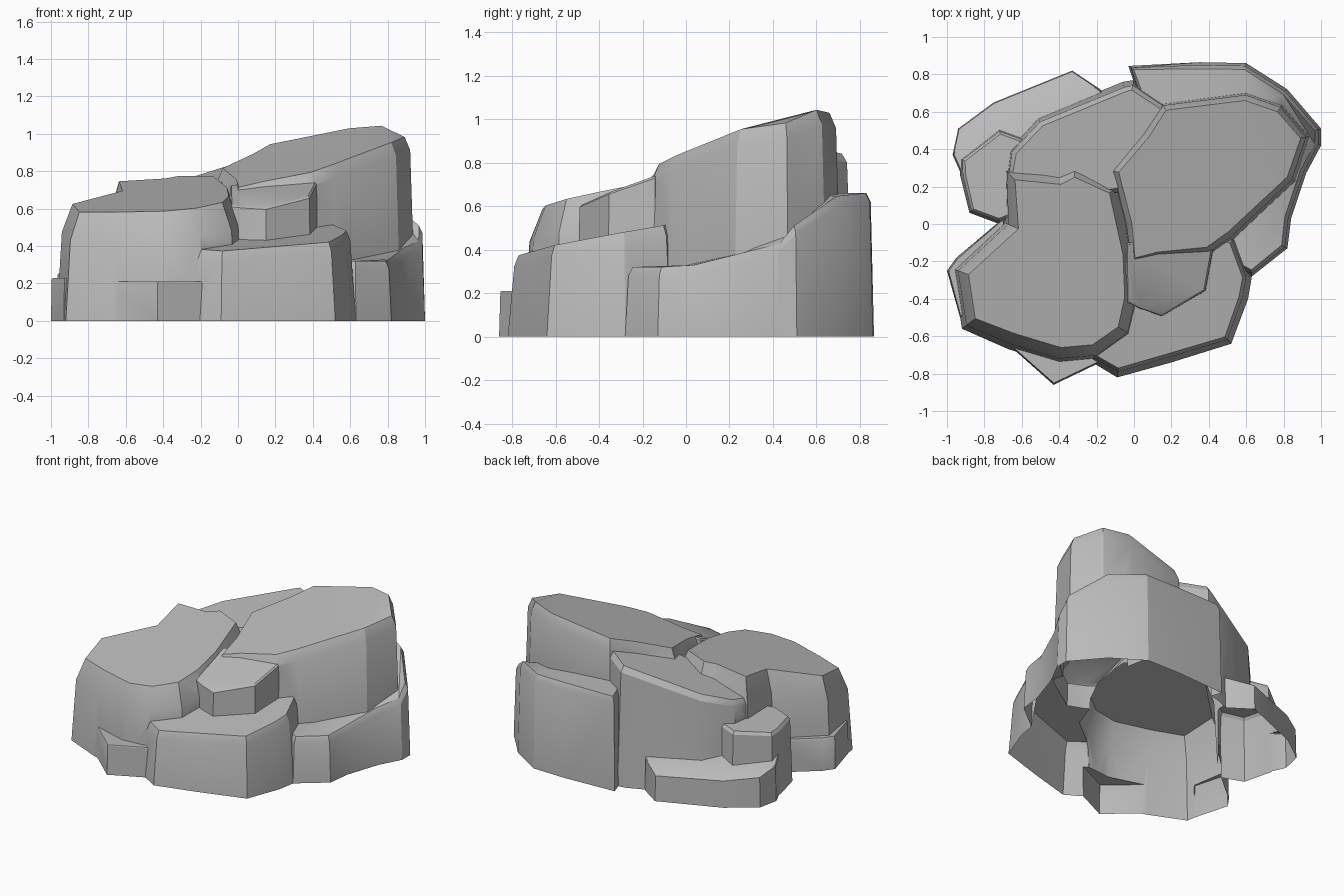
import bpy
import bmesh
from mathutils import Vector

cube = bpy.data.objects.get("Cube")
if cube:
    bpy.data.objects.remove(cube, do_unlink=True)

# One plain stone colour for every rock
stone = bpy.data.materials.new("grey_stone")
stone.use_nodes = True
colour = (0.49, 0.49, 0.49, 1)
stone.diffuse_color = colour
shader = next(n for n in stone.node_tree.nodes if n.type == "BSDF_PRINCIPLED")
shader.inputs["Base Color"].default_value = colour
shader.inputs["Roughness"].default_value = 0.9

rocks = []


def inset(points, distance):
    """Move each corner of an anticlockwise outline inward along its mitre."""
    result = []
    for i, point in enumerate(points):
        before = (point - points[i - 1]).normalized()
        after = (points[(i + 1) % len(points)] - point).normalized()
        normal = Vector((-before.y - after.y, before.x + after.x)).normalized()
        result.append(point + normal * distance)
    return result


def rock(name, outline, height, lean=0.03, bevel=0.03, drop=0.05):
    """Closed boulder: buried foot, leaning wall, chamfer and tilted top."""
    ground = [Vector(p) for p in outline]
    shoulder = inset(ground, lean)
    crown = inset(ground, lean + bevel)
    heights = [height(p.x, p.y) for p in crown]
    foot = -0.05 - 0.01 * len(rocks)
    bm = bmesh.new()
    rings = [
        [bm.verts.new((p.x, p.y, foot)) for p in ground],
        [bm.verts.new((p.x, p.y, 0)) for p in ground],
        [bm.verts.new((p.x, p.y, h - drop)) for p, h in zip(shoulder, heights)],
        [bm.verts.new((p.x, p.y, h)) for p, h in zip(crown, heights)],
    ]
    count = len(ground)
    for low, high in zip(rings, rings[1:]):
        for i in range(count):
            j = (i + 1) % count
            bm.faces.new((low[i], low[j], high[j], high[i]))
    bm.faces.new(rings[-1])
    bm.faces.new(rings[0][::-1])
    bmesh.ops.triangulate(bm, faces=bm.faces[:])
    bmesh.ops.recalc_face_normals(bm, faces=bm.faces[:])
    mesh = bpy.data.meshes.new(name)
    bm.to_mesh(mesh)
    bm.free()
    mesh.materials.append(stone)
    obj = bpy.data.objects.new(name, mesh)
    bpy.context.collection.objects.link(obj)
    rocks.append(obj)


# Broad rounded boulder
rock("left_boulder",
     [(-.7, .01), (-.97, -.24), (-.92, -.56), (-.67, -.67), (-.4, -.75),
      (-.19, -.73), (-.01, -.6), (.04, -.4), (.03, -.15), (-.06, .22),
      (-.21, .3), (-.32, .34), (-.41, .3), (-.7, .3)],
     lambda x, y: .75 + .08 * x + .2 * y, lean=.03, bevel=.06, drop=.15)

# Tallest boulder, rising toward the back
rock("tall_boulder",
     [(-.14, .29), (-.07, -.01), (-.03, -.23), (.13, -.21), (.41, -.18),
      (.54, -.09), (.87, .22), (.95, .47), (.8, .65), (.6, .72),
      (.14, .66), (.03, .5)],
     lambda x, y: .76 + .17 * x + .255 * y - .5 * max(0, x - .8),
     lean=.03, bevel=.03, drop=.07)

# Sloping boulder filling the back
rock("back_boulder",
     [(-.68, .4), (-.7, .2), (-.3, .1), (.2, .2), (.22, .62), (.0, .77),
      (-.06, .76), (-.28, .67), (-.52, .57)],
     lambda x, y: .73 + .25 * x + .16 * y, lean=.03, bevel=.025, drop=.04)

# Low skirt wrapping the right and back
rock("right_base",
     [(.3, -.1), (.63, -.28), (.82, -.13), (.84, .03), (.92, .27), (1, .42),
      (1, .51), (.82, .72), (.6, .86), (.35, .865), (-.03, .845), (.1, .45)],
     lambda x, y: (.66 - .8 * max(0, x - .78) if y > .45
                   else .32 + .25 * max(0, y)),
     lean=.015, bevel=.02, drop=.04)

# Stepped ledges at the front
rock("front_slab",
     [(-.24, -.73), (-.09, -.82), (.2, -.74), (.52, -.64), (.61, -.4),
      (.63, -.28), (.55, -.07), (.2, .1), (-.2, -.1)],
     lambda x, y: .515 + .03 * x + .18 * y, lean=.03, bevel=.02, drop=.05)
rock("front_step",
     [(-.05, -.42), (.03, -.46), (.15, -.5), (.39, -.36), (.43, -.14),
      (.3, .0), (-.05, -.1)],
     lambda x, y: .765 + .06 * x + .35 * y, lean=.01, bevel=.01, drop=.01)
rock("front_wedge",
     [(-.7, -.62), (-.43, -.86), (-.18, -.74), (-.2, -.5), (-.6, -.5)],
     lambda x, y: .21, lean=.006, bevel=.004, drop=.005)

# Low stones at the left and back left
rock("left_step",
     [(-.7, .03), (-.95, -.18), (-1, -.25), (-.93, -.5), (-.6, -.3)],
     lambda x, y: .23, lean=.004, bevel=.006, drop=.01)
rock("back_slab",
     [(-.85, .1), (-.5, .2), (-.1, .6), (-.18, .72), (-.33, .82),
      (-.75, .65), (-.94, .51), (-.97, .37)],
     lambda x, y: .46 + .1 * x - .3 * y, lean=.005, bevel=.005, drop=.005)
rock("side_stone",
     [(-.93, .26), (-.88, .06), (-.72, .0), (-.5, .1), (-.58, .46),
      (-.72, .51), (-.93, .35)],
     lambda x, y: .53 + .08 * x, lean=.015, bevel=.015, drop=.02)

# Fuse the boulders into one continuous shell
outcrop = rocks[0]
outcrop.name = "rock_outcrop"
bpy.ops.object.select_all(action="DESELECT")
outcrop.select_set(True)
bpy.context.view_layer.objects.active = outcrop
for other in rocks[1:]:
    union = outcrop.modifiers.new("union", "BOOLEAN")
    union.operation = "UNION"
    union.solver = "EXACT"
    union.object = other
    bpy.ops.object.modifier_apply(modifier=union.name)
    bpy.data.objects.remove(other, do_unlink=True)

# Slice off the buried feet, leaving the underside hollow
bm = bmesh.new()
bm.from_mesh(outcrop.data)
bmesh.ops.bisect_plane(bm, geom=bm.verts[:] + bm.edges[:] + bm.faces[:],
                       dist=1e-5, plane_co=(0, 0, 0), plane_no=(0, 0, 1),
                       clear_inner=True)
bm.to_mesh(outcrop.data)
bm.free()
bpy.ops.object.shade_smooth_by_angle(angle=0.5)
